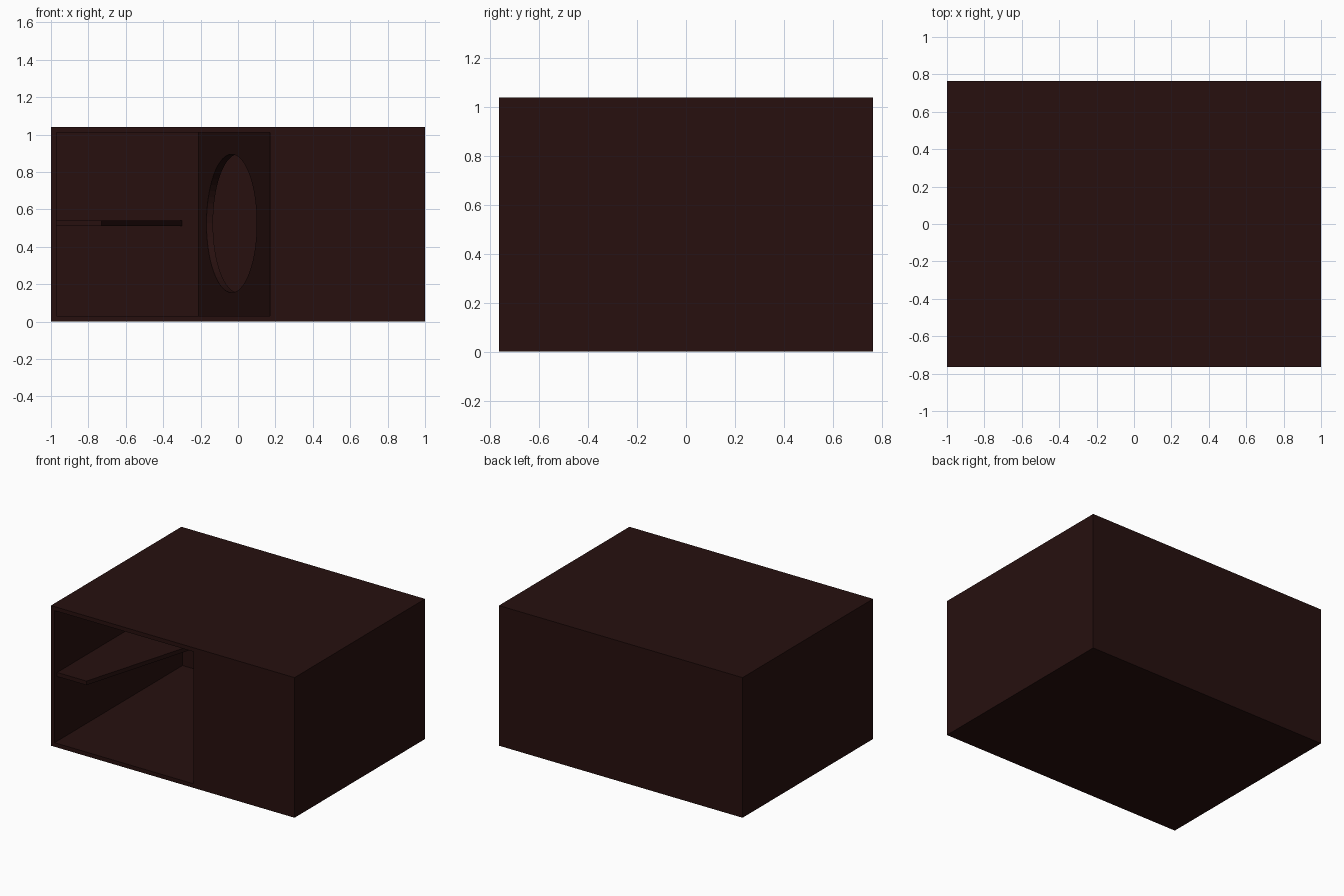
import bpy, bmesh, math

if "Cube" in bpy.data.objects:
    bpy.data.objects.remove(bpy.data.objects["Cube"])

W, D, H, T = 1.0, 0.765, 1.04, 0.03   # half width, half depth, height, board thickness

wood = bpy.data.materials.new("dark_wood")
wood.diffuse_color = (0.02, 0.005, 0.0045, 1)
wood.use_nodes = True
wood.node_tree.nodes["Principled BSDF"].inputs["Base Color"].default_value = wood.diffuse_color


def board(name, outline, z0, z1):
    """Extrude a counter-clockwise xy outline between two heights."""
    bm = bmesh.new()
    face = bm.faces.new([bm.verts.new((x, y, z0)) for x, y in outline])
    ext = bmesh.ops.extrude_face_region(bm, geom=[face])
    for v in ext["geom"]:
        if isinstance(v, bmesh.types.BMVert):
            v.co.z = z1
    bmesh.ops.recalc_face_normals(bm, faces=bm.faces)
    me = bpy.data.meshes.new(name)
    bm.to_mesh(me)
    bm.free()
    ob = bpy.data.objects.new(name, me)
    me.materials.append(wood)
    bpy.context.collection.objects.link(ob)
    return ob


def rect(x0, x1, y0, y1):
    return [(x0, y0), (x1, y0), (x1, y1), (x0, y1)]


# Cabinet shell
board("bottom_panel", rect(-W, W, -D, D), 0, T)
board("top_panel", rect(-W, W, -D, D), H - T, H)
board("left_side", rect(-W, -W + T, -D, D), T, H - T)
board("right_side", rect(W - T, W, -D, D), T, H - T)
board("back_panel", rect(-W + T, W - T, D - T, D), T, H - T)
board("front_panel", rect(0.17, W - T, -D, -D + T), T, H - T)

# Shelf with a diagonal free edge
board("shelf", [(-W + T, -D + T), (-0.73, -D + T), (-0.30, D - T), (-W + T, D - T)],
      0.51, 0.54)

# Slanted partition with a large oval opening
partition = board("partition", [(0.17, -D + T), (0.205, -D + T), (-0.175, D - T), (-0.21, D - T)],
                  T, H - T)
bpy.ops.mesh.primitive_cylinder_add(vertices=64, radius=1, depth=2, location=(-0.02, 0.055, 0.525),
                                    rotation=(0, math.pi / 2, 0), scale=(0.37, 0.52, 0.6))
cutter = bpy.context.object
cutter.name = "opening_cutter"
cutter.hide_render = True
mod = partition.modifiers.new("opening", "BOOLEAN")
mod.operation = "DIFFERENCE"
mod.solver = "EXACT"
mod.object = cutter
bpy.context.view_layer.objects.active = partition
bpy.ops.object.modifier_apply(modifier=mod.name)
bpy.data.objects.remove(cutter, do_unlink=True)
